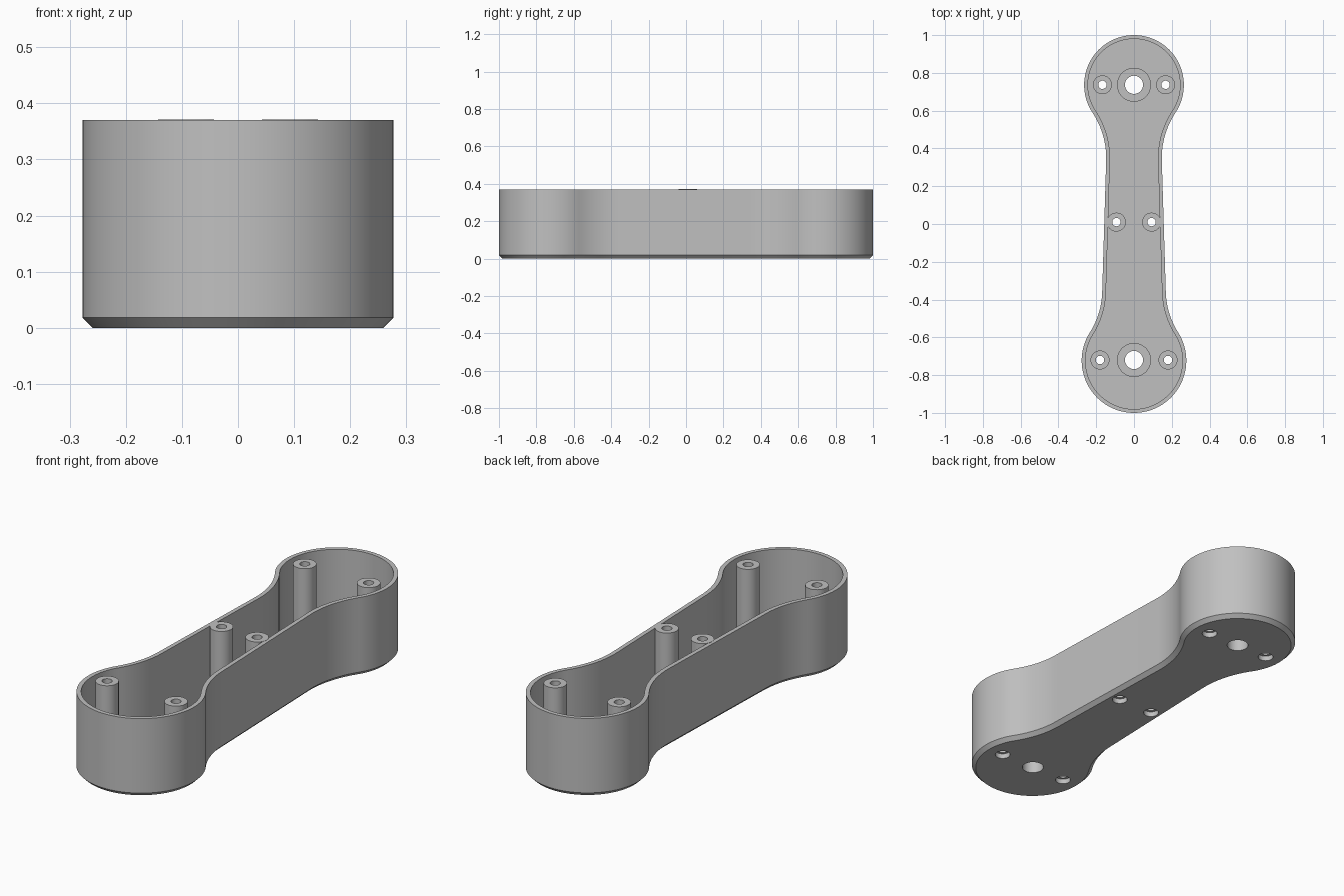
import bpy, bmesh, math

if "Cube" in bpy.data.objects:
    bpy.data.objects.remove(bpy.data.objects["Cube"])

HEIGHT, WALL, FLOOR, CHAMFER = 0.37, 0.02, 0.03, 0.018
# lobes: centre y, radius, waist half-width, fillet radius
FRONT_LOBE = (-0.723, 0.277, 0.168, 0.424)
BACK_LOBE = (0.736, 0.264, 0.147, 0.44)

grey = bpy.data.materials.new("plastic grey")
grey.diffuse_color = (0.53, 0.53, 0.53, 1)
grey.use_nodes = True
grey.node_tree.nodes["Principled BSDF"].inputs["Base Color"].default_value = grey.diffuse_color


def finish(name, bm):
    bmesh.ops.recalc_face_normals(bm, faces=bm.faces)
    mesh = bpy.data.meshes.new(name)
    bm.to_mesh(mesh)
    bm.free()
    mesh.materials.append(grey)
    obj = bpy.data.objects.new(name, mesh)
    bpy.context.collection.objects.link(obj)
    return obj


def smooth(obj):
    bpy.ops.object.select_all(action='DESELECT')
    obj.select_set(True)
    bpy.context.view_layer.objects.active = obj
    bpy.ops.object.shade_smooth_by_angle(angle=math.radians(30))


def arc(cx, cy, r, a0, a1, n):
    return [(cx + r * math.cos(a0 + (a1 - a0) * i / n),
             cy + r * math.sin(a0 + (a1 - a0) * i / n)) for i in range(n + 1)]


def half_lobe(lobe, inset):
    """Right-hand lobe arc and concave fillet, from the tip to the waist."""
    y, radius, waist, fillet = lobe
    side = -1 if y > 0 else 1
    cx = waist + fillet
    dy = math.sqrt((radius + fillet) ** 2 - cx ** 2)
    a = math.atan2(dy, cx)
    pts = arc(0, 0, radius - inset, -math.pi / 2, a, 36)
    pts += arc(cx, dy, fillet + inset, a + math.pi, math.pi, 12)[1:]
    return [(px, y + side * py) for px, py in pts]


def outline(inset):
    right = half_lobe(FRONT_LOBE, inset) + half_lobe(BACK_LOBE, inset)[::-1]
    return right + [(-x, y) for x, y in right[-2:0:-1]]


def bridge(bm, a, b):
    n = len(a)
    for i in range(n):
        j = (i + 1) % n
        bm.faces.new((a[i], a[j], b[j], b[i]))


def lathe(bm, x, y, profile, closed, n=40):
    """Spin (radius, z) points round a vertical axis."""
    rings = [[bm.verts.new((px, py, z)) for px, py in arc(x, y, r, 0, math.tau, n)[:-1]]
             for r, z in profile]
    for a, b in zip(rings, rings[1:]):
        bridge(bm, a, b)
    if closed:
        bridge(bm, rings[-1], rings[0])
    else:
        bm.faces.new(rings[0])
        bm.faces.new(rings[-1])


# Open tray: chamfered base, thin wall and floor
bm = bmesh.new()
loops = [[bm.verts.new((x, y, z)) for x, y in outline(inset)]
         for inset, z in ((CHAMFER, 0), (0, CHAMFER), (0, HEIGHT), (WALL, HEIGHT), (WALL, FLOOR))]
for a, b in zip(loops, loops[1:]):
    bridge(bm, a, b)
bm.faces.new(loops[0])
bm.faces.new(loops[-1])
tray = finish("tray", bm)

# Screw posts (x, y, top) and the two central shaft rings
posts = [(s * x, y, top) for x, y, top in
         ((0.18, -0.72, HEIGHT), (0.093, 0.01, HEIGHT + 0.001), (0.167, 0.737, HEIGHT))
         for s in (-1, 1)]
shafts = [(0, -0.72), (0, 0.737)]
BORE, HEAD, HEAD_DEPTH, SHAFT = 0.022, 0.034, 0.024, 0.048

# Holes through the floor, with wider screw-head recesses underneath
bm = bmesh.new()
for x, y, top in posts:
    lathe(bm, x, y, ((HEAD, -0.1), (HEAD, HEAD_DEPTH), (BORE, HEAD_DEPTH), (BORE, 0.2)), False)
for x, y in shafts:
    lathe(bm, x, y, ((SHAFT, -0.1), (SHAFT, 0.2)), False)
cutter = finish("hole_cutter", bm)
cutter.hide_render = True
cut = tray.modifiers.new("holes", 'BOOLEAN')
cut.operation, cut.solver, cut.object = 'DIFFERENCE', 'EXACT', cutter
bpy.ops.object.select_all(action='DESELECT')
tray.select_set(True)
bpy.context.view_layer.objects.active = tray
bpy.ops.object.modifier_apply(modifier=cut.name)
bpy.data.objects.remove(cutter)
smooth(tray)

# Hollow screw posts
for x, y, top in posts:
    bm = bmesh.new()
    lathe(bm, x, y, ((BORE, FLOOR), (0.05, FLOOR), (0.05, top), (BORE, top)), True)
    smooth(finish("screw_post", bm))

# Low rings round the shaft holes
for x, y in shafts:
    bm = bmesh.new()
    lathe(bm, x, y, ((SHAFT, FLOOR), (0.09, FLOOR), (0.09, 0.07), (SHAFT, 0.07)), True)
    smooth(finish("shaft_ring", bm))
